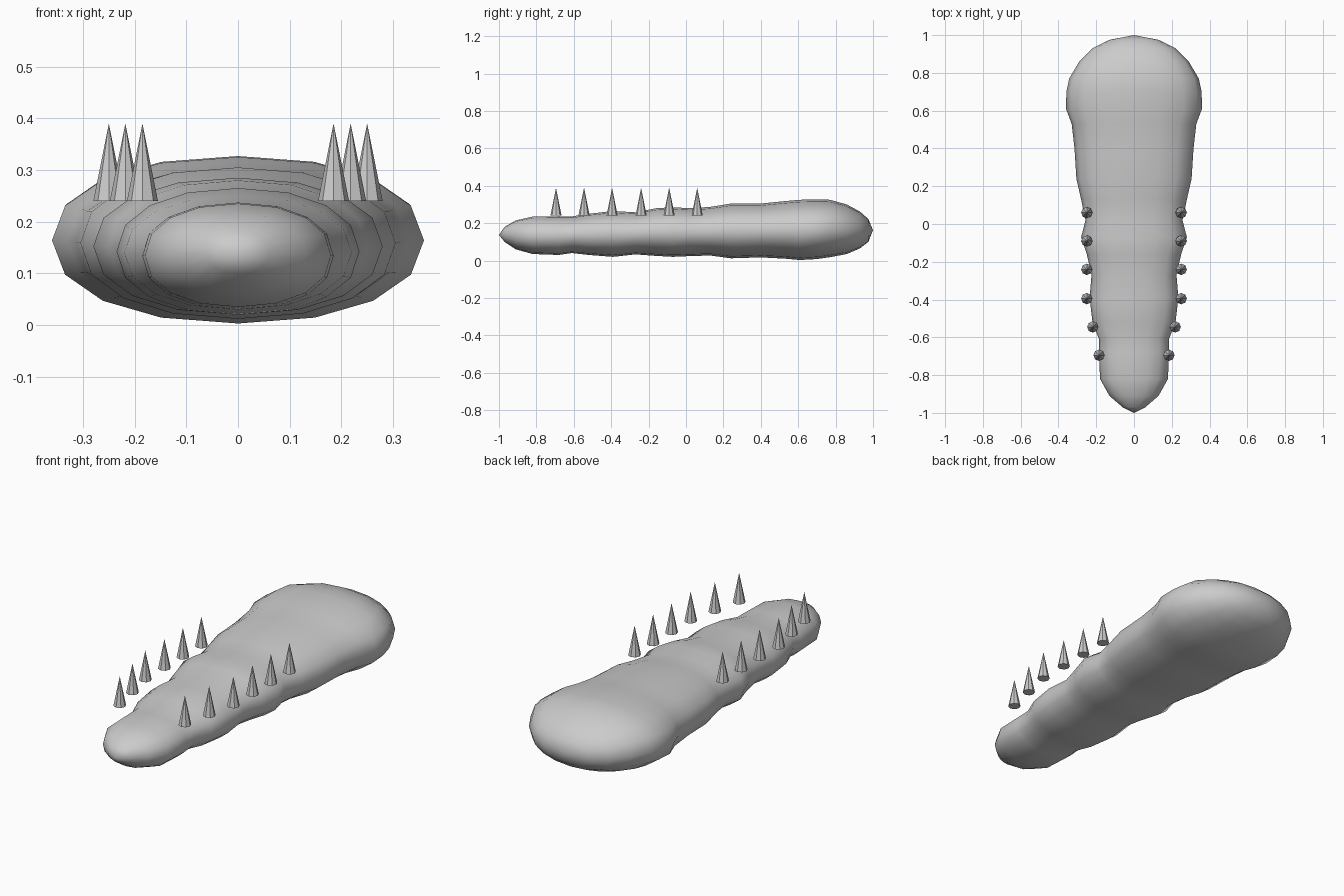
import bpy
import bmesh
import math

cube = bpy.data.objects.get("Cube")
if cube:
    bpy.data.objects.remove(cube, do_unlink=True)

# One grey material
grey = bpy.data.materials.new("plain grey")
grey.use_nodes = True
colour = (0.6, 0.6, 0.6, 1)
grey.diffuse_color = colour
grey.node_tree.nodes["Principled BSDF"].inputs["Base Color"].default_value = colour


def finish(name, bm):
    bmesh.ops.recalc_face_normals(bm, faces=bm.faces)
    mesh = bpy.data.meshes.new(name)
    bm.to_mesh(mesh)
    bm.free()
    mesh.materials.append(grey)
    obj = bpy.data.objects.new(name, mesh)
    bpy.context.collection.objects.link(obj)
    return obj


# Body stations: y, half width, bottom, top
stations = [
    (-0.97, .06, .10, .18), (-0.91, .13, .06, .215), (-0.82, .18, .035, .235),
    (-0.68, .185, .03, .237), (-0.61, .185, .04, .236), (-0.52, .22, .03, .25),
    (-0.39, .235, .02, .265), (-0.27, .225, .033, .258), (-0.16, .25, .025, .28),
    (-0.07, .28, .02, .285), (0.02, .257, .024, .28), (0.13, .28, .027, .287),
    (0.24, .305, .012, .305), (0.40, .315, .017, .305), (0.53, .33, .01, .318),
    (0.61, .36, .003, .325), (0.70, .358, .008, .327), (0.77, .343, .018, .325),
    (0.86, .29, .035, .30), (0.93, .22, .065, .262), (0.975, .13, .10, .222),
]
SIDES = 16


def power(value, exponent):
    return math.copysign(abs(value) ** exponent, value)


# Body: rounded sections lofted from the narrow front to the broad back
bm = bmesh.new()
rings = []
for y, width, low, high in stations:
    mid, half = (low + high) / 2, (high - low) / 2
    ring = []
    for i in range(SIDES):
        a = math.tau * i / SIDES
        ring.append(bm.verts.new((width * power(math.cos(a), 0.92), y,
                                  mid + half * power(math.sin(a), 0.92))))
    rings.append(ring)
for a, b in zip(rings, rings[1:]):
    for i in range(SIDES):
        j = (i + 1) % SIDES
        bm.faces.new((a[i], a[j], b[j], b[i]))
for ring, tip in ((rings[0], (0, -1, .137)), (rings[-1], (0, 1, .162))):
    point = bm.verts.new(tip)
    for i in range(SIDES):
        bm.faces.new((ring[i], ring[(i + 1) % SIDES], point))
body = finish("body", bm)
for face in body.data.polygons:
    face.use_smooth = True

# Two rows of flat-sided spikes
spikes = [(.185, -.695), (.218, -.545), (.25, -.395),
          (.25, -.24), (.25, -.09), (.25, .06)]
for side, label in ((1, "left"), (-1, "right")):
    for n, (x, y) in enumerate(spikes, 1):
        bm = bmesh.new()
        bmesh.ops.create_cone(bm, cap_ends=True, segments=8, radius1=.03,
                              radius2=0, depth=.15)
        bmesh.ops.remove_doubles(bm, verts=bm.verts, dist=0.0001)
        spike = finish(f"{label}_spike_{n}", bm)
        spike.location = (side * x, y, .315)
